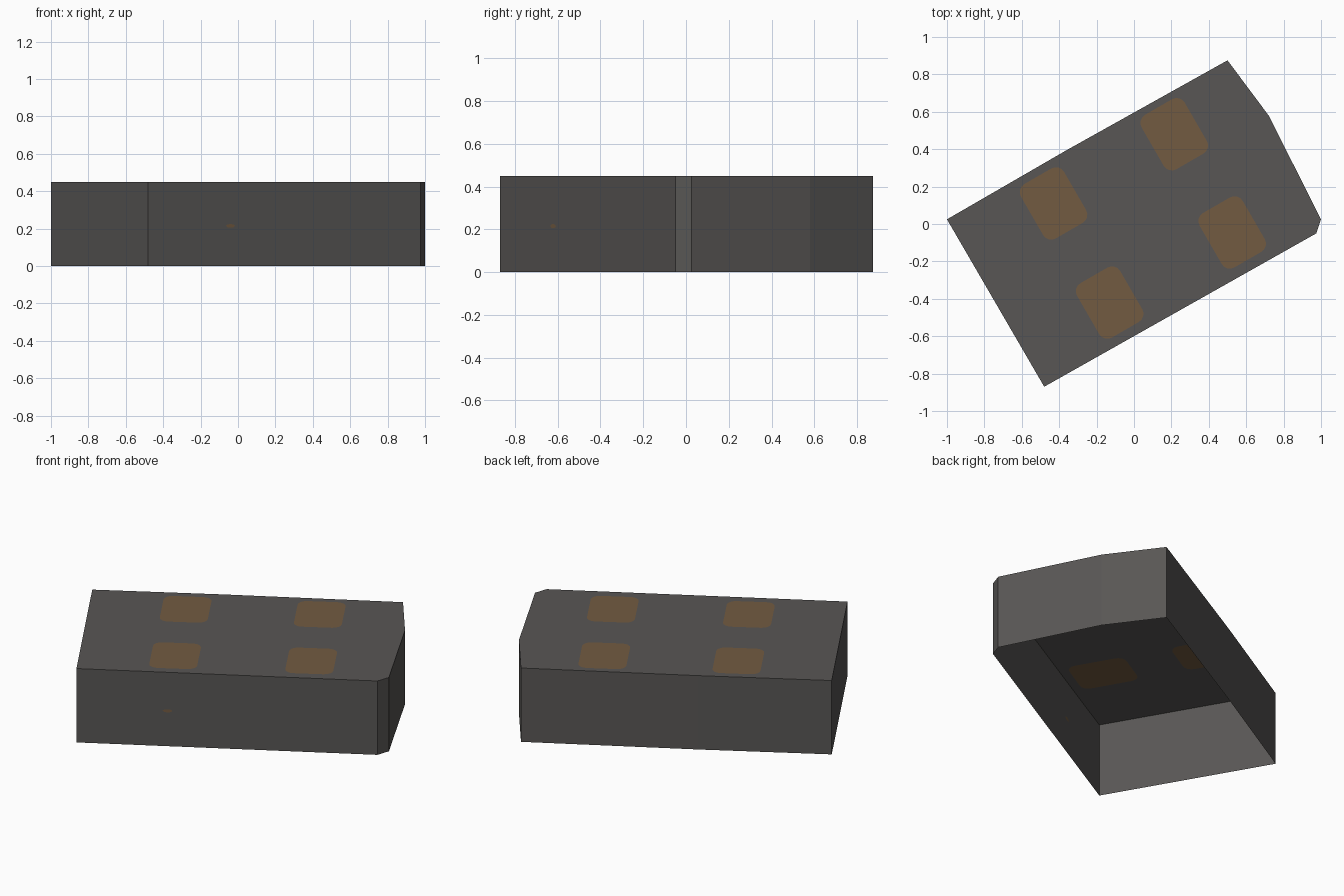
import bpy, bmesh, math
from mathutils import Vector

if "Cube" in bpy.data.objects:
    bpy.data.objects.remove(bpy.data.objects["Cube"])

H = 0.45
# footprint, counter-clockwise from the front-left corner
FOOT = [(-0.48, -0.87), (0.975, -0.05), (1.0, 0.025), (0.72, 0.58),
        (0.5, 0.875), (-0.36, 0.395), (-1.0, 0.025)]
ANG = math.radians(30)


def material(name, rgb):
    m = bpy.data.materials.new(name)
    m.diffuse_color = (*rgb, 1)
    m.use_nodes = True
    m.node_tree.nodes["Principled BSDF"].inputs["Base Color"].default_value = m.diffuse_color
    return m


def rounded_rect(hu, hv, r, steps=4):
    pts = []
    for k, (su, sv) in enumerate([(1, 1), (-1, 1), (-1, -1), (1, -1)]):
        for i in range(steps + 1):
            a = math.pi / 2 * (k + i / steps)
            pts.append((su * (hu - r) + r * math.cos(a), sv * (hv - r) + r * math.sin(a)))
    return pts


bm = bmesh.new()


def loop_edges(verts):
    out = []
    for i, v in enumerate(verts):
        w = verts[(i + 1) % len(verts)]
        out.append(bm.edges.get((v, w)) or bm.edges.new((v, w)))
    return out


def panel(outer, holes, normal):
    """Flat panel with coloured patches cut into it."""
    edges = loop_edges(outer)
    for h in holes:
        edges += loop_edges(h)
    bmesh.ops.triangle_fill(bm, edges=edges, use_beauty=True, normal=normal)
    for h in holes:
        # drop any fill inside the hole, then add the patch
        hs = set(h)
        bmesh.ops.delete(bm, geom=[f for f in bm.faces if set(f.verts) <= hs], context='FACES_ONLY')
        bm.faces.new(h).material_index = 1


bottom = [bm.verts.new((x, y, 0)) for x, y in FOOT]
top = [bm.verts.new((x, y, H)) for x, y in FOOT]

# top panel with four rust patches, turned with the body
c, s = math.cos(ANG), math.sin(ANG)
patches = []
for cx, cy in [(0.215, 0.48), (-0.43, 0.11), (-0.13, -0.42), (0.525, -0.045)]:
    patches.append([bm.verts.new((cx + u * c - v * s, cy + u * s + v * c, H))
                    for u, v in rounded_rect(0.133, 0.168, 0.05)])
panel(top, patches, Vector((0, 0, 1)))

# front wall with one tiny rust spot
a, b = Vector((*FOOT[0], 0)), Vector((*FOOT[1], 0))
along = (b - a).normalized()
mid = a + (b - a) * ((-0.04 - a.x) / (b.x - a.x))
spot = [bm.verts.new(mid + along * (0.027 * math.cos(t)) + Vector((0, 0, 0.215 + 0.01 * math.sin(t))))
        for t in [i * math.pi / 4 for i in range(8)]]
panel([bottom[0], bottom[1], top[1], top[0]], [spot], along.cross(Vector((0, 0, 1))))

# remaining walls; the underside stays open
n = len(FOOT)
for i in range(1, n):
    j = (i + 1) % n
    bm.faces.new((bottom[i], bottom[j], top[j], top[i]))

# outward normals
bm.normal_update()
for f in bm.faces:
    p = f.calc_center_median()
    if f.normal.dot(p - Vector((0, 0, 0.1))) < 0:
        f.normal_flip()

me = bpy.data.meshes.new("open_box_shell")
bm.to_mesh(me)
bm.free()
me.materials.append(material("dark grey", (0.098, 0.093, 0.09)))
me.materials.append(material("rust brown", (0.17, 0.105, 0.053)))
ob = bpy.data.objects.new("open_box_shell", me)
bpy.context.collection.objects.link(ob)
